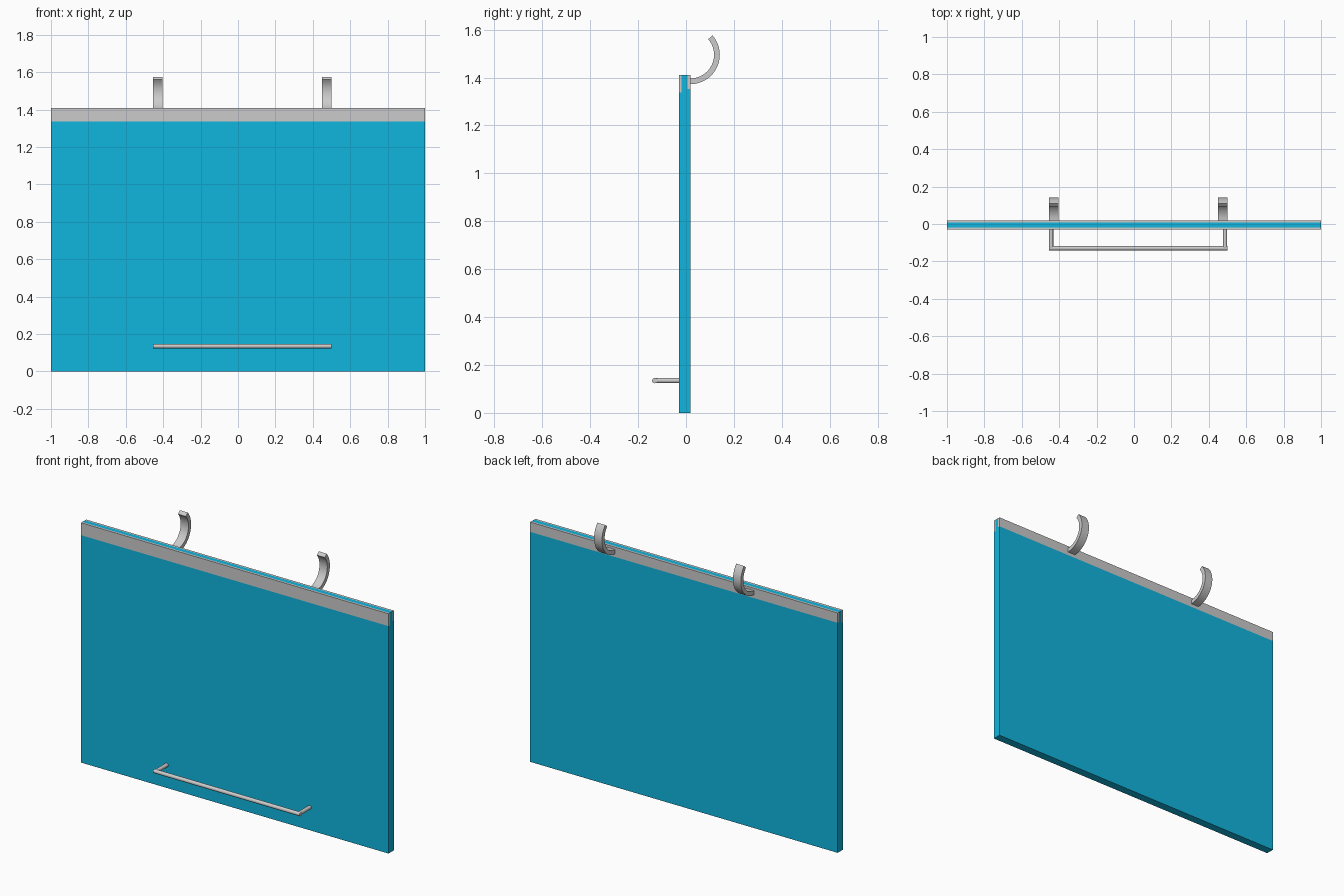
import bpy, bmesh, math
from mathutils import Matrix

if "Cube" in bpy.data.objects:
    bpy.data.objects.remove(bpy.data.objects["Cube"])

blue = bpy.data.materials.new("blue_panel")
blue.diffuse_color = (0.005, 0.46, 0.73, 1)
blue.use_nodes = True
blue.node_tree.nodes["Principled BSDF"].inputs["Base Color"].default_value = blue.diffuse_color


def finish(name, bm, smooth=False, mat=None):
    bmesh.ops.recalc_face_normals(bm, faces=bm.faces[:])
    mesh = bpy.data.meshes.new(name)
    bm.to_mesh(mesh)
    bm.free()
    obj = bpy.data.objects.new(name, mesh)
    bpy.context.collection.objects.link(obj)
    if mat:
        mesh.materials.append(mat)
    if smooth:
        bpy.ops.object.select_all(action='DESELECT')
        obj.select_set(True)
        bpy.context.view_layer.objects.active = obj
        bpy.ops.object.shade_smooth_by_angle(angle=math.radians(35))
    return obj


def extrude_x(name, profile, x0, x1, **kw):
    """Extrude a (y, z) outline from x0 to x1."""
    bm = bmesh.new()
    face = bm.faces.new([bm.verts.new((x0, y, z)) for y, z in profile])
    new = bmesh.ops.extrude_face_region(bm, geom=[face])["geom"]
    verts = [v for v in new if isinstance(v, bmesh.types.BMVert)]
    bmesh.ops.translate(bm, verts=verts, vec=(x1 - x0, 0, 0))
    return finish(name, bm, **kw)


def rod(name, centre, length, radius, axis):
    bm = bmesh.new()
    turn = Matrix.Rotation(math.pi / 2, 4, 'Y' if axis == 'x' else 'X')
    bmesh.ops.create_cone(bm, cap_ends=True, segments=16, radius1=radius,
                          radius2=radius, depth=length,
                          matrix=Matrix.Translation(centre) @ turn)
    return finish(name, bm, smooth=True)


FRONT, BACK, TOP = -0.03, 0.019, 1.41
F_IN, B_IN = -0.018, 0.007      # inner faces of the recessed strips
F_Z, B_Z = 1.337, 1.352         # lower edges of the strips

# Panel, stepped in at the top to receive the strips
extrude_x("panel", [(FRONT, 0), (BACK, 0), (BACK, B_Z), (B_IN, B_Z),
                    (B_IN, TOP), (F_IN, TOP), (F_IN, F_Z), (FRONT, F_Z)],
          -1, 1, mat=blue)

# Grey strips along the top edge
extrude_x("front_strip", [(FRONT, F_Z), (F_IN, F_Z), (F_IN, TOP), (FRONT, TOP)], -1, 1)
extrude_x("back_strip", [(B_IN, B_Z), (BACK, B_Z), (BACK, TOP), (B_IN, TOP)], -1, 1)

# Curved hooks on the back strip
CY, CZ, R_OUT, R_IN, STEPS = 0.018, 1.495, 0.123, 0.099, 16
angles = [math.radians(-90 + 131 * i / STEPS) for i in range(STEPS + 1)]


def arc(r, seq):
    return [(CY + r * math.cos(a), CZ + r * math.sin(a)) for a in seq]


hook = arc(R_OUT, angles) + arc(R_IN, reversed(angles))
for name, x in (("left_hook", -0.455), ("right_hook", 0.448)):
    extrude_x(name, hook, x, x + 0.051, smooth=True)

# Pull handle low on the front
R, HZ, HY = 0.0115, 0.135, -0.13
rod("handle_bar", (0.022, HY, HZ), 0.954, R, 'x')
for name, x in (("left_handle_post", -0.443), ("right_handle_post", 0.487)):
    rod(name, (x, (HY + FRONT) / 2, HZ), FRONT - HY, R * 0.98, 'y')
